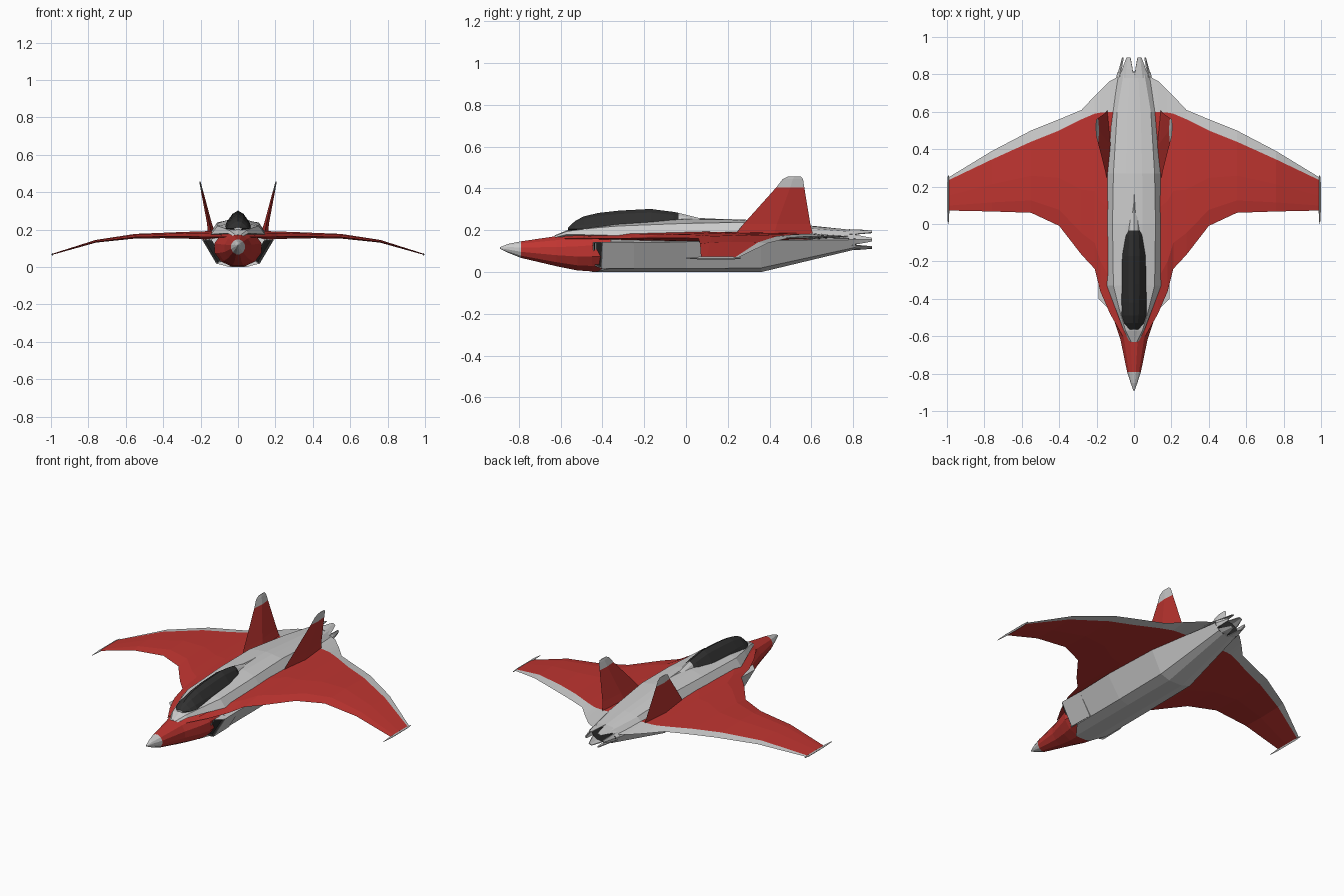
import bpy, bmesh
from math import cos, sin, pi, radians

if "Cube" in bpy.data.objects:
    bpy.data.objects.remove(bpy.data.objects["Cube"])


def material(name, rgb):
    m = bpy.data.materials.new(name)
    m.diffuse_color = (*rgb, 1)
    m.use_nodes = True
    m.node_tree.nodes["Principled BSDF"].inputs["Base Color"].default_value = m.diffuse_color
    return m


GREY = material("light_grey", (0.8, 0.8, 0.8))
RED = material("red", (0.52, 0.035, 0.03))
BLACK = material("black", (0.03, 0.03, 0.03))
MATS = [GREY, RED, BLACK]


def finish(name, bm, mirror=False):
    bmesh.ops.recalc_face_normals(bm, faces=bm.faces)
    me = bpy.data.meshes.new(name)
    bm.to_mesh(me)
    bm.free()
    for m in MATS:
        me.materials.append(m)
    ob = bpy.data.objects.new(name, me)
    bpy.context.collection.objects.link(ob)
    if mirror:
        ob.modifiers.new("mirror", 'MIRROR').use_mirror_merge = False
    return ob


def loft(name, rings, colour=lambda i, j: 0, cap=(0, 0), mirror=False):
    """Skin equal-length rings; colour(i, j) gives the material of segment i, side j."""
    bm = bmesh.new()
    vs = [[bm.verts.new(p) for p in r] for r in rings]
    n = len(rings[0])
    for i in range(len(vs) - 1):
        for j in range(n):
            k = (j + 1) % n
            f = bm.faces.new((vs[i][j], vs[i][k], vs[i + 1][k], vs[i + 1][j]))
            f.material_index = colour(i, j)
    for r, c in ((vs[0], cap[0]), (vs[-1], cap[1])):
        bm.faces.new(r).material_index = c
    return finish(name, bm, mirror)


def both(half):
    """Close a half profile, bottom centre to top centre, across x = 0."""
    return half + [(-x, y, z) for x, y, z in reversed(half) if x > 0]


# Nose with grey cone: y, half width, bottom, top
N = 12
nose = []
for y, w, lo, hi in [(-.89, .004, .111, .119), (-.85, .018, .092, .135),
                     (-.79, .037, .068, .147), (-.62, .072, .028, .172),
                     (-.52, .105, .008, .19), (-.45, .125, .003, .2),
                     (-.30, .125, .003, .2)]:
    s = 1 / cos(pi / N)
    nose.append([(w * s * sin(2 * pi * (j + .5) / N), y,
                  (lo + hi) / 2 - (hi - lo) / 2 * s * cos(2 * pi * (j + .5) / N))
                 for j in range(N)])
loft("nose", nose, lambda i, j: 0 if i < 2 else 1)

# Belly with faceted keel
belly = [both([(0, -.45, 0), (.045, -.45, 0), (.105, -.37, .016),
               (.185, -.36, .14), (.10, -.36, .16), (0, -.36, .165)])]
for y, x1, z1, x2, z2, x3, z3 in [(0, .045, 0, .105, .016, .19, .145),
                                  (.36, .045, 0, .105, .02, .17, .15),
                                  (.81, .03, .108, .06, .118, .09, .155)]:
    belly.append(both([(0, y, z1), (x1, y, z1), (x2, y, z2), (x3, y, z3),
                       (x3 * .55, y, z3 + .012), (0, y, z3 + .015)]))
loft("belly", belly, cap=(0, 2))

# Upper deck: y, base x and z, shoulder x and z, top z
deck = []
for y, bx, bz, sx, sz, tz in [(-.63, .025, .165, .015, .172, .175),
                              (-.57, .055, .18, .045, .195, .2),
                              (-.45, .10, .178, .08, .21, .22),
                              (-.33, .145, .175, .11, .22, .235),
                              (0, .15, .178, .115, .233, .256),
                              (.27, .145, .185, .11, .238, .252),
                              (.60, .125, .172, .09, .208, .222),
                              (.81, .09, .16, .055, .192, .2)]:
    deck.append(both([(0, y, bz - .02), (bx, y, bz), (sx, y, sz),
                      (sx * .4, y, tz - .003), (0, y, tz)]))
loft("upper_deck", deck, cap=(0, 2))

# Canopy with grey rear fairing: y, half width, top
canopy = []
for y, w, t in [(-.565, .022, .212), (-.53, .053, .245), (-.49, .066, .266),
                (-.42, .072, .283), (-.32, .077, .294), (-.17, .077, .302),
                (-.06, .068, .288), (-.035, .05, .283), (.06, .045, .259),
                (.25, .01, .25)]:
    b = .205
    canopy.append(both([(0, y, b - .02), (w, y, b), (w * .8, y, b + (t - b) * .35),
                        (w * .38, y, b + (t - b) * .82), (0, y, t)]))
loft("canopy", canopy, lambda i, j: 2 if i < 7 else 0)

# Wings: x, leading y, trailing y, grey band start, z, thickness
wing = []
for x, le, te, band, z, t in [(.06, -.60, .80, .60, .160, .035),
                              (.128, -.48, .765, .60, .160, .034),
                              (.18, -.36, .715, .595, .161, .03),
                              (.21, -.24, .685, .59, .162, .028),
                              (.28, -.165, .61, .56, .163, .025),
                              (.40, -.01, .56, .50, .163, .02),
                              (.55, .06, .50, .44, .160, .017),
                              (.76, .067, .39, .345, .135, .01),
                              (.99, .072, .25, .235, .068, .004)]:
    c = te - le
    wing.append([(x, le, z), (x, le + c * .15, z + t * .7),
                 (x, le + c * .45, z + t), (x, band, z + t * .75),
                 (x, te, z + t * .3), (x, band, z - t * .1),
                 (x, le + c * .4, z - t * .45)])
loft("wing", wing, lambda i, j: 0 if j in (3, 4) else 1, cap=(1, 0), mirror=True)

# Wing tip rails
rail = [[(.993 + a * w, y, .067 + b * h) for a, b in ((-1, 0), (0, -1), (1, 0), (0, 1))]
        for y, w, h in ((0, .002, .002), (.07, .006, .007), (.22, .006, .007), (.262, .002, .003))]
loft("wing_tip_rail", rail, mirror=True)

# Twin tail fins with grey tips: z, leading y, trailing y, x, half thickness
fin = []
for z, le, te, x, t in [(.18, .235, .608, .142, .02), (.23, .275, .595, .152, .013),
                        (.405, .432, .566, .192, .006), (.445, .463, .56, .201, .004),
                        (.458, .49, .548, .204, .002)]:
    m = le + (te - le) * .5
    fin.append([(x, le, z), (x + t, m, z), (x, te, z), (x - t, m, z)])
loft("tail_fin", fin, lambda i, j: 0 if i >= 2 else 1, mirror=True)

# Air intakes: raked frame with a recessed black mouth
front = [(.145, -.445, .145), (.19, -.40, .143), (.115, -.405, .016), (.085, -.445, .035)]
back = [(x - .003, -.25, z) for x, y, z in front]
bm = bmesh.new()
a, b = [[bm.verts.new(p) for p in r] for r in (front, back)]
mouth = bm.faces.new(a)
bm.faces.new(b[::-1])
for j in range(4):
    bm.faces.new((a[j], b[j], b[j - 3], a[j - 3]))
bmesh.ops.recalc_face_normals(bm, faces=bm.faces)
bmesh.ops.inset_region(bm, faces=[mouth], thickness=.008)
for f in bmesh.ops.inset_region(bm, faces=[mouth], thickness=.001, depth=-.012)["faces"]:
    f.material_index = 2
mouth.material_index = 2
finish("air_intake", bm, mirror=True)

# Exhaust: six tapering petals around a dark core
for k in range(6):
    rings = []
    for y, rx, rz, spread in ((.78, .09, .05, 29), (.83, .078, .049, 24), (.89, .062, .046, 11)):
        ring = []
        for d, s in ((-1, 1), (0, 1.03), (1, 1), (1, .9), (0, .93), (-1, .9)):
            ang = radians(60 * k + d * spread)
            ring.append((rx * s * cos(ang), y, .155 + rz * s * sin(ang)))
        rings.append(ring)
    loft("exhaust_petal", rings)
core = [[(r * cos(pi * j / 6), y, .155 + r * .6 * sin(pi * j / 6)) for j in range(12)]
        for y, r in ((.77, .07), (.815, .065))]
loft("exhaust_core", core, lambda i, j: 2, cap=(2, 2))
